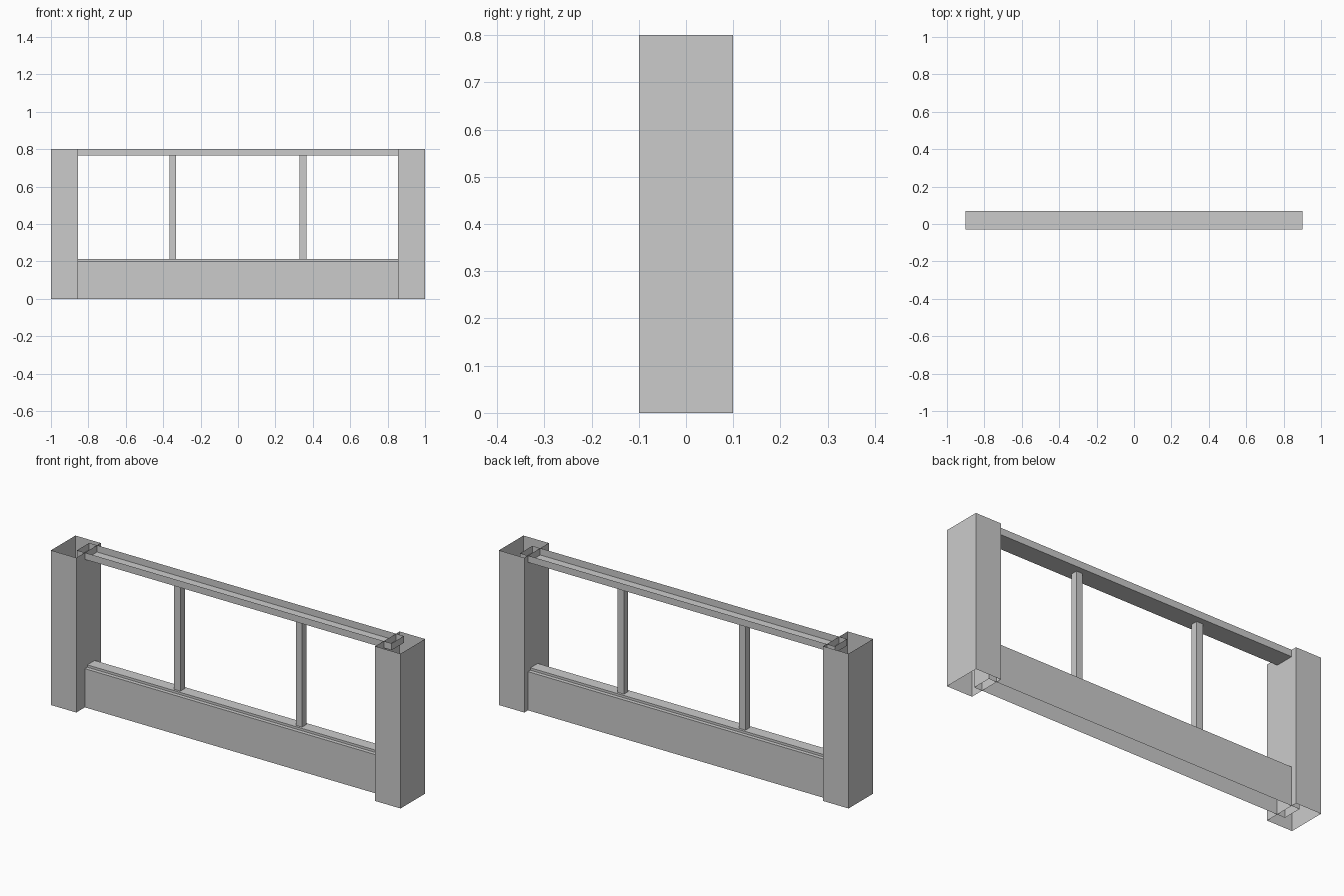
import bpy, bmesh
from mathutils import Vector

if "Cube" in bpy.data.objects:
    bpy.data.objects.remove(bpy.data.objects["Cube"])


def add_object(name, bm):
    mesh = bpy.data.meshes.new(name)
    bm.to_mesh(mesh)
    bm.free()
    obj = bpy.data.objects.new(name, mesh)
    bpy.context.collection.objects.link(obj)
    return obj


def open_box(name, lo, hi, no_top=False, no_bottom=False):
    """Axis-aligned box, optionally without its top or bottom face."""
    lo, hi = Vector(lo), Vector(hi)
    bm = bmesh.new()
    bmesh.ops.create_cube(bm, size=1)
    size = hi - lo
    centre = (lo + hi) / 2
    for v in bm.verts:
        v.co = Vector(a * b for a, b in zip(v.co, size)) + centre
    bm.normal_update()
    drop = [f for f in bm.faces
            if (no_top and f.normal.z > 0.5) or (no_bottom and f.normal.z < -0.5)]
    bmesh.ops.delete(bm, geom=drop, context='FACES_ONLY')
    return add_object(name, bm)


def stepped_panel(name, profile, half):
    """Sweep an open y-z profile along x and close both ends."""
    bm = bmesh.new()
    left = [bm.verts.new((-half, y, z)) for y, z in profile]
    right = [bm.verts.new((half, y, z)) for y, z in profile]
    for i in range(len(profile) - 1):
        bm.faces.new((left[i], right[i], right[i + 1], left[i + 1]))
    bm.faces.new(left)
    bm.faces.new(right[::-1])
    bmesh.ops.recalc_face_normals(bm, faces=bm.faces)
    return add_object(name, bm)


INNER, FRONT, BACK, RAIL_HALF = 0.855, -0.03, 0.07, 0.9

# End posts: hollow, open at top and bottom
open_box("left_post", (-1, -0.1, 0), (-INNER, 0.1, 0.8), True, True)
open_box("right_post", (INNER, -0.1, 0), (1, 0.1, 0.8), True, True)

# Top rail: channel open upwards
open_box("top_rail", (-RAIL_HALF, FRONT, 0.765), (RAIL_HALF, BACK, 0.8), no_top=True)

# Lower panel: open underneath, with a narrow raised strip on top
stepped_panel("lower_panel", [
    (FRONT, 0), (FRONT, 0.2), (-0.01, 0.2), (-0.01, 0.212),
    (0.05, 0.212), (0.05, 0.2), (BACK, 0.2), (BACK, 0)], RAIL_HALF)

# Upright bars between panel and rail
for side, x in (("left", -0.349), ("right", 0.347)):
    open_box(side + "_bar", (x - 0.018, 0.002, 0.212), (x + 0.018, 0.038, 0.765), True, True)
